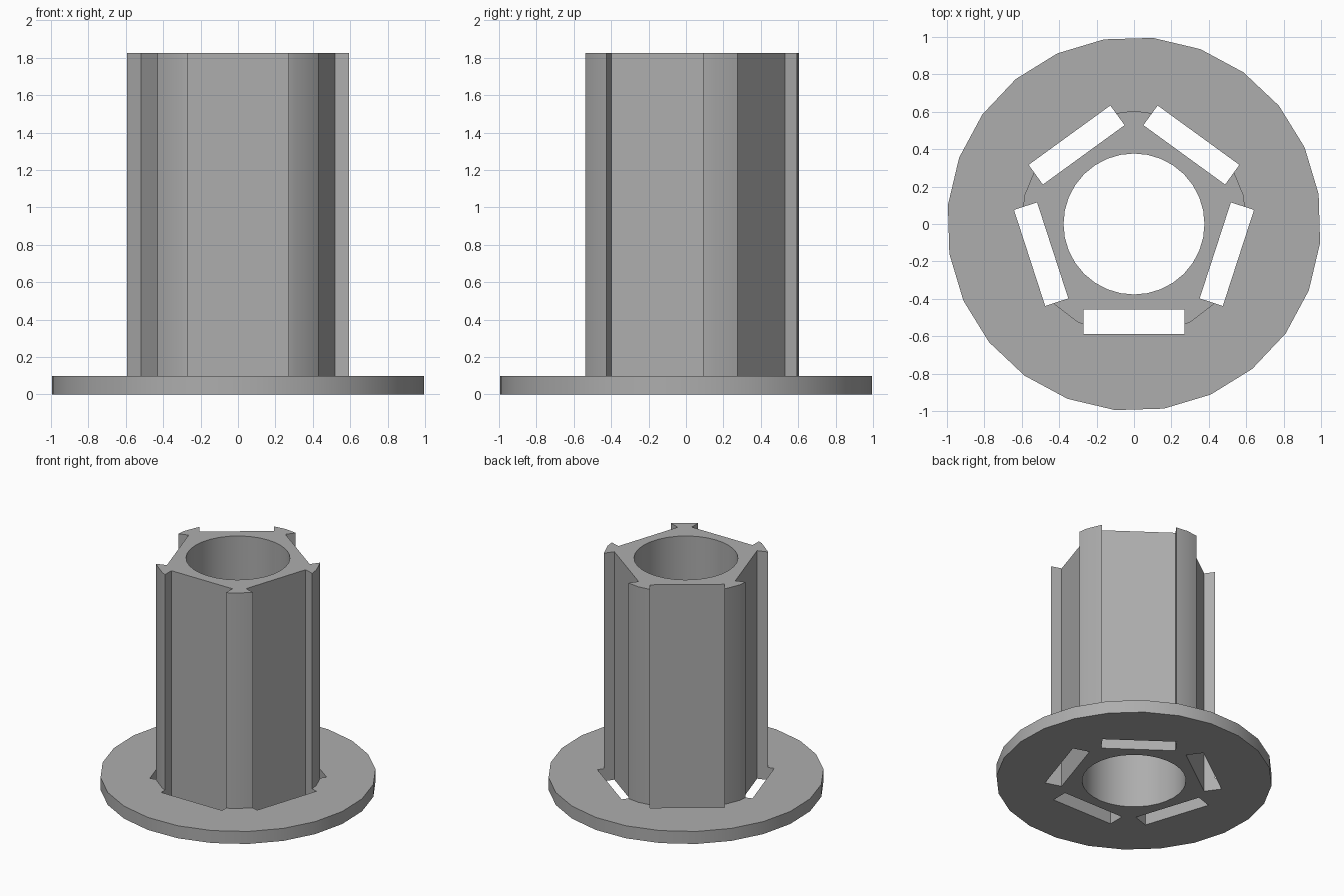
import bpy
from math import pi, radians
from mathutils import Matrix

cube = bpy.data.objects.get("Cube")
if cube:
    bpy.data.objects.remove(cube, do_unlink=True)

FLANGE_TOP, TOP = 0.1, 1.825

grey = bpy.data.materials.new("light grey")
grey.use_nodes = True
colour = (0.42, 0.42, 0.42, 1)
grey.diffuse_color = colour
grey.node_tree.nodes["Principled BSDF"].inputs["Base Color"].default_value = colour


def cylinder(name, radius, z0, z1, sides, turn=0):
    bpy.ops.mesh.primitive_cylinder_add(vertices=sides, radius=radius, depth=z1 - z0,
                                        location=(0, 0, (z0 + z1) / 2))
    ob = bpy.context.object
    ob.name = name
    ob.data.transform(Matrix.Rotation(turn, 4, 'Z'))
    ob.data.materials.append(grey)
    return ob


def slot_cutter(index, outer):
    """Box along one side of the pentagon, reaching out to the given distance."""
    inner, width = 0.457, 0.54
    bpy.ops.mesh.primitive_cube_add(size=1)
    ob = bpy.context.object
    ob.name = "slot_cutter"
    ob.hide_render = True
    ob.data.transform(Matrix.Rotation(index * 2 * pi / 5, 4, 'Z')
                      @ Matrix.Translation((0, -(inner + outer) / 2, 1))
                      @ Matrix.Diagonal((width, outer - inner, 4, 1)))
    return ob


def cut(target, cutters):
    for cutter in cutters:
        mod = target.modifiers.new("cut", 'BOOLEAN')
        mod.operation, mod.solver, mod.object = 'DIFFERENCE', 'EXACT', cutter
        bpy.context.view_layer.objects.active = target
        bpy.ops.object.modifier_apply(modifier=mod.name)
        bpy.data.objects.remove(cutter, do_unlink=True)
    bpy.ops.object.select_all(action='DESELECT')
    target.select_set(True)
    bpy.ops.object.shade_smooth_by_angle(angle=radians(30))


# Round base flange with closed slots, column with slots open to the outside
flange = cylinder("base_flange", 1, 0, FLANGE_TOP, 24, radians(9.2))
column = cylinder("slotted_column", 0.605, FLANGE_TOP, TOP, 24)
for part, outer in ((flange, 0.587), (column, 0.8)):
    bore = cylinder("bore_cutter", 0.377, -1, 3, 32)
    bore.hide_render = True
    cut(part, [bore] + [slot_cutter(i, outer) for i in range(5)])
